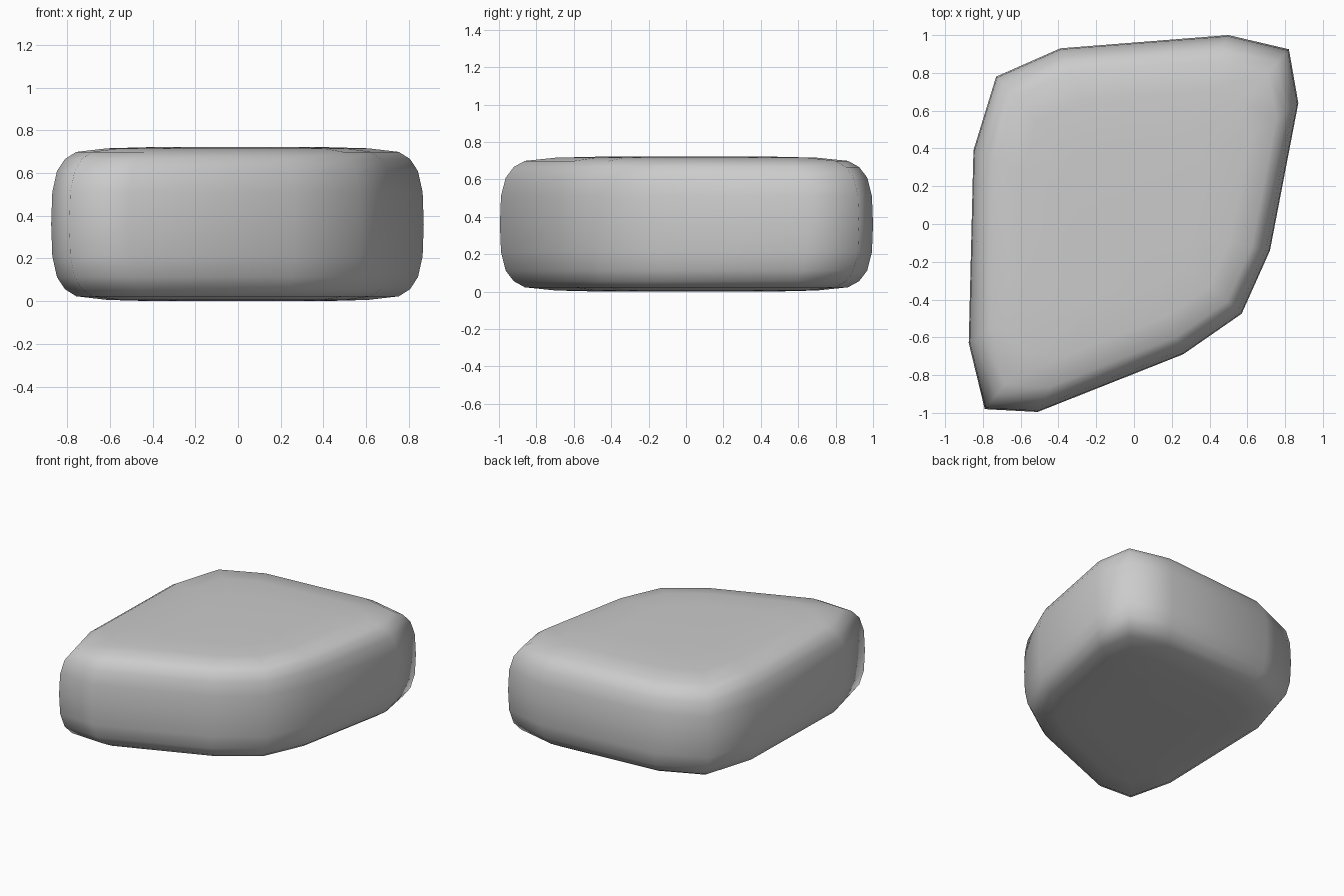
import bpy, bmesh

if "Cube" in bpy.data.objects:
    bpy.data.objects.remove(bpy.data.objects["Cube"])

# Plan outline: four blunted corners, counter-clockwise
OUTLINE = [(-0.875, -0.63), (-0.79, -0.98), (-0.51, -0.995), (0.26, -0.69),
           (0.57, -0.475), (0.72, -0.14), (0.87, 0.64), (0.82, 0.925),
           (0.50, 1.0), (-0.39, 0.93), (-0.73, 0.78), (-0.85, 0.39)]
# Edge rounding: (plan scale, height above the middle)
HALF = [(0.994, 0.15), (0.969, 0.248), (0.926, 0.305), (0.866, 0.338),
        (0.70, 0.355), (0.45, 0.361)]
MID = 0.361
profile = [(s, -z) for s, z in reversed(HALF)] + [(1.0, 0.0)] + HALF

# Stone slab: stacked scaled rings, closed top and bottom
bm = bmesh.new()
rings = [[bm.verts.new((x * s, y * s, MID + z)) for x, y in OUTLINE]
         for s, z in profile]
n = len(OUTLINE)
for a, b in zip(rings, rings[1:]):
    for i in range(n):
        j = (i + 1) % n
        bm.faces.new((a[i], a[j], b[j], b[i]))
bm.faces.new(rings[-1])
bm.faces.new(rings[0][::-1])
bmesh.ops.recalc_face_normals(bm, faces=bm.faces)
for f in bm.faces:
    f.smooth = True

mesh = bpy.data.meshes.new("stone_slab")
bm.to_mesh(mesh)
bm.free()
bpy.context.collection.objects.link(bpy.data.objects.new("stone_slab", mesh))
